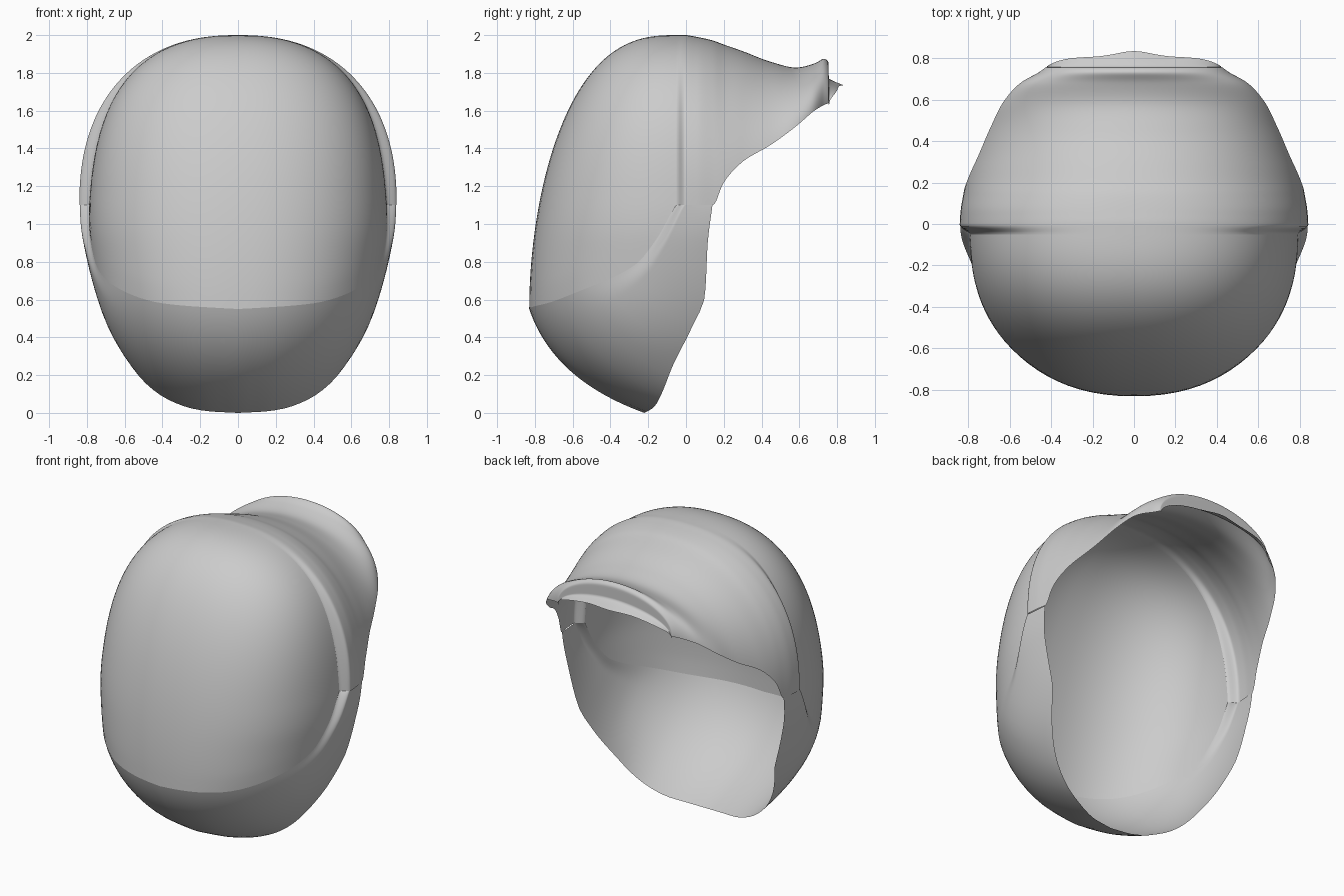
import bpy, bmesh, math
from mathutils import Vector

if "Cube" in bpy.data.objects:
    bpy.data.objects.remove(bpy.data.objects["Cube"])

E = 2.3  # roundness of the dome arch
P = 2 / 2.3  # roundness of the face plate in plan


def curve(keys, t):
    """Monotone cubic through rows of (t, value...)."""
    n = len(keys)
    i = max(k for k in range(n - 1) if keys[k][0] <= t or k == 0)
    a, b = keys[i], keys[i + 1]
    h = b[0] - a[0]
    u = min(max((t - a[0]) / h, 0), 1)

    def slope(j, c):
        def d(k):
            return (keys[k + 1][c] - keys[k][c]) / (keys[k + 1][0] - keys[k][0])
        if j == 0:
            return d(0)
        if j == n - 1:
            return d(n - 2)
        p, q = d(j - 1), d(j)
        return 0 if p * q <= 0 else 2 * p * q / (p + q)
    out = []
    for c in range(1, len(a)):
        out.append((2*u**3 - 3*u*u + 1) * a[c] + (u**3 - 2*u*u + u) * h * slope(i, c)
                   + (3*u*u - 2*u**3) * b[c] + (u**3 - u*u) * h * slope(i + 1, c))
    return out


def sheet(name, f, nu, nv):
    """Open smooth surface from f(u, v), u and v in 0..1, facing outwards."""
    bm = bmesh.new()
    g = [[bm.verts.new(f(i / nu, j / nv)) for j in range(nv + 1)] for i in range(nu + 1)]
    for i in range(nu):
        for j in range(nv):
            bm.faces.new((g[i][j], g[i+1][j], g[i+1][j+1], g[i][j+1]))
    bmesh.ops.remove_doubles(bm, verts=bm.verts, dist=1e-5)
    bm.normal_update()
    mid = Vector((0, 0, 1.1))
    if sum(p.normal.dot(p.calc_center_median() - mid) * p.calc_area() for p in bm.faces) < 0:
        bmesh.ops.reverse_faces(bm, faces=bm.faces)
    for p in bm.faces:
        p.smooth = True
    me = bpy.data.meshes.new(name)
    bm.to_mesh(me)
    bm.free()
    ob = bpy.data.objects.new(name, me)
    bpy.context.collection.objects.link(ob)
    return ob


# shared half width, front depth and side groove by height
LOW = [(0, 0), (.008, .15), (.03, .27), (.1, .42), (.2, .53), (.4, .66), (.6, .735),
       (.8, .793), (1.0, .834), (1.1, .84), (1.2, .84)]


def arch(h, e=E):
    return max(0, 1 - min(1, max(0, h)) ** e) ** (1 / e)


def width(z):
    return curve(LOW, z)[0] if z < 1.1 else .84 * arch((z - 1.1) / .9)


def depth(z):
    return .78 * max(0, 1 - min(1, max(0, (z - .56) / 1.44)) ** 1.85) ** (1 / 2.6)


def groove(z):
    return .06 * math.sin(math.pi * min(1, max(0, (z - .65) / 1.35)))


# lower edge of the face plate, height by angle from the front
CREASE = [(0, .55), (30, .58), (60, .68), (76, .78), (84, .92), (90, 1.1)]


def face_point(a, z):
    r = math.radians(abs(a))
    x = (width(z) - groove(z)) * math.sin(r) ** P
    return Vector((x if a > 0 else -x, -.05 - depth(z) * max(0, math.cos(r)) ** P, z))


def spread(u):
    """Angle -90..90, denser at the sides."""
    return 90 * math.sin((2 * u - 1) * math.pi / 2)


def face(u, v):
    a = spread(u)
    zc = curve(CREASE, abs(a))[0]
    return face_point(a, zc + (2 - zc) * max(0, math.cos(v * math.pi / 2)) ** (2 / E))


# jaw: from the face plate edge to the open rim
RIM_Z = [(0, 0), (20, .012), (40, .08), (60, .28), (75, .6), (84, .88), (90, 1.1)]
RIM_Y = [(0, -.22), (.03, -.17), (.1, -.13), (.25, -.07), (.45, .03), (.62, .1), (.9, .115), (1.1, .14)]


def jaw(u, v):
    a = spread(u)
    b = abs(a)
    s = -1 if a < 0 else 1
    p = face_point(a, curve(CREASE, b)[0])
    z = curve(RIM_Z, b)[0]
    q = Vector((s * width(z) * (1 - .02 * (b / 90) ** 4), curve(RIM_Y, z)[0], z))
    r = math.radians(a)
    fade = min(1, (90 - b) / 30)
    bulge = Vector((.4 * math.sin(r) * fade, -.9 * math.cos(r), -.5 * math.cos(r))) * .1
    w = p.lerp(q, v) + bulge * 4 * v * (1 - v)
    # step outwards from the face plate edge
    k = min(1, v / .22)
    w.x += s * groove(p.z) * (1 - v) * k * k * (3 - 2 * k) * math.sin(abs(r)) ** 4
    return w


# rear dome sections: index, y, half width, top, rim height, arch base, arch roundness
REAR = [
    (0, -.05, .84, 2, 1.1, 1.1, E), (1, -.005, .84, 2, 1.1, 1.1, E),
    (2, .06, .836, 1.99, 1.1, 1.1, E), (3, .14, .823, 1.972, 1.1, 1.1, 2.25),
    (4, .2, .812, 1.95, 1.22, 1.1, 2.2), (5, .3, .785, 1.915, 1.33, 1.12, 2.15),
    (6, .45, .725, 1.858, 1.42, 1.25, 2.05), (7, .58, .65, 1.828, 1.515, 1.43, 2),
    (8, .68, .55, 1.85, 1.6, 1.57, 2), (9, .73, .46, 1.875, 1.63, 1.625, 2),
    (10, .755, .425, 1.85, 1.64, 1.64, 2), (11, .756, .42, 1.77, 1.63, 1.63, 2),
    (12, .76, .42, 1.735, 1.64, 1.64, 2)]


def rear(u, v):
    k = v * 12
    y, w, top, rim, base, e = curve(REAR, k)
    t = (2 * u - 1) * math.pi / 2
    s = -1 if t < 0 else 1
    z = rim + (top - rim) * max(0, math.cos(t)) ** (2 / E)
    g = max(0, 1 - k)
    x = w * arch((z - base) / (top - base), e) - g * g * (3 - 2 * g) * groove(z)
    # wavy flared tail under the lip
    if k > 11:
        c = x / .42
        y += (k - 11) * max(0, .045 * (1 - c ** 6) + .028 * math.exp(-(c / .28) ** 2))
    return Vector((s * max(0, x), y, z))


sheet("face_plate", face, 64, 48)
sheet("jaw_guard", jaw, 64, 32)
sheet("rear_dome", rear, 96, 72)
